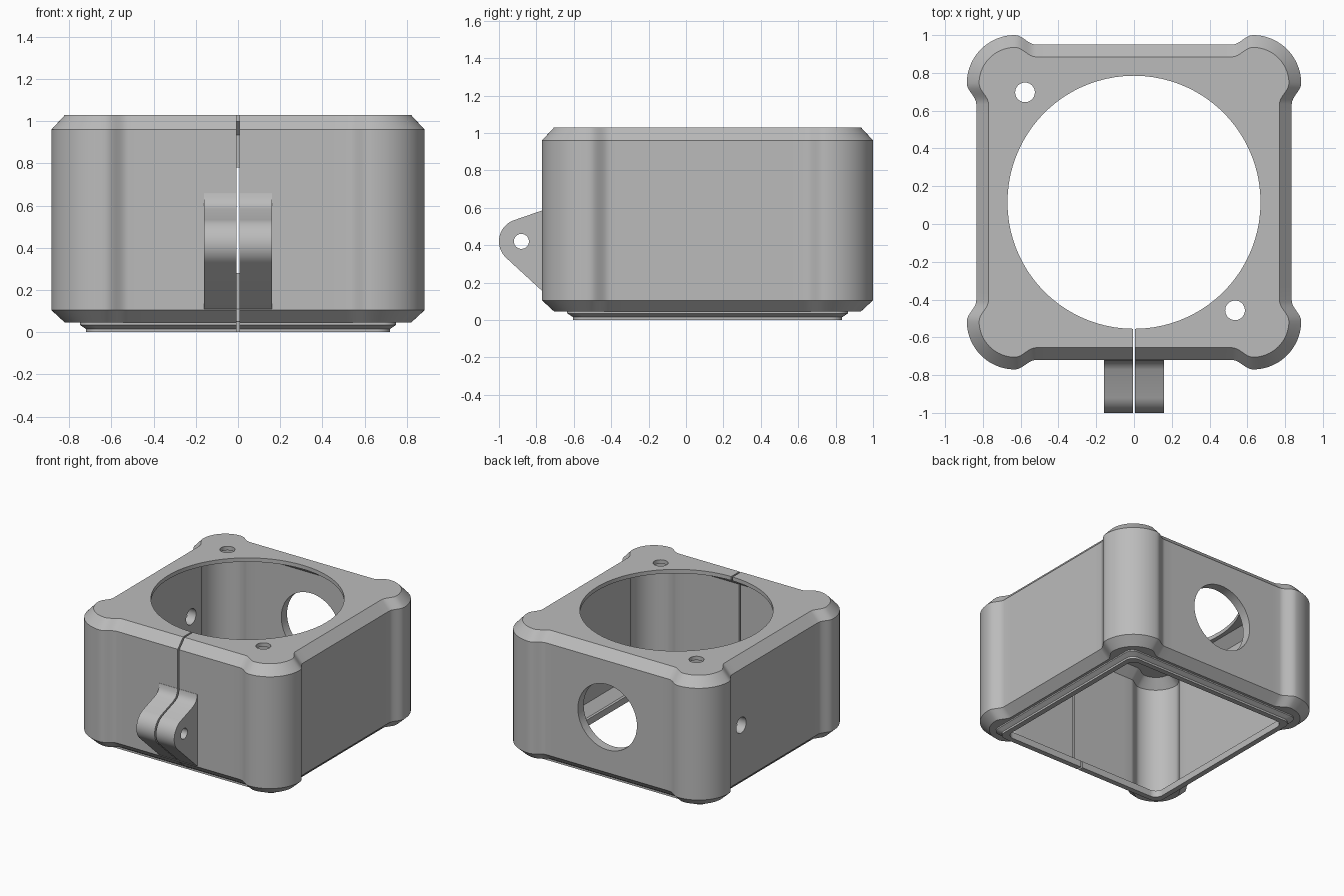
import bpy, bmesh, math
from mathutils import Matrix, Vector

cube = bpy.data.objects.get("Cube")
if cube:
    bpy.data.objects.remove(cube, do_unlink=True)

CY = 0.115          # body centre in y
SLIT = 0.012        # width of the clamping slit

grey = bpy.data.materials.new("satin_grey")
grey.use_nodes = True
grey.diffuse_color = (0.5, 0.5, 0.5, 1)
grey.node_tree.nodes["Principled BSDF"].inputs["Base Color"].default_value = (0.5, 0.5, 0.5, 1)


def finish(bm, name):
    bmesh.ops.recalc_face_normals(bm, faces=bm.faces)
    mesh = bpy.data.meshes.new(name)
    bm.to_mesh(mesh)
    bm.free()
    mesh.materials.append(grey)
    obj = bpy.data.objects.new(name, mesh)
    bpy.context.collection.objects.link(obj)
    return obj


def box(name, size, loc):
    bm = bmesh.new()
    bmesh.ops.create_cube(bm, size=1, matrix=Matrix.Translation(loc) @ Matrix.Diagonal((*size, 1)))
    return finish(bm, name)


def rod(name, radius, depth, loc, axis):
    turn = Vector((0, 0, 1)).rotation_difference(Vector(axis)).to_matrix().to_4x4()
    bm = bmesh.new()
    bmesh.ops.create_cone(bm, cap_ends=True, segments=64, radius1=radius, radius2=radius,
                          depth=depth, matrix=Matrix.Translation(loc) @ turn)
    return finish(bm, name)


def cut(obj, cutters):
    for c in cutters:
        mod = obj.modifiers.new(c.name, 'BOOLEAN')
        mod.operation, mod.solver, mod.object = 'DIFFERENCE', 'EXACT', c
    bpy.context.view_layer.update()
    evaluated = obj.evaluated_get(bpy.context.evaluated_depsgraph_get())
    mesh = bpy.data.meshes.new_from_object(evaluated)
    obj.modifiers.clear()
    obj.data = mesh
    for c in cutters:
        bpy.data.objects.remove(c, do_unlink=True)
    bpy.ops.object.select_all(action='DESELECT')
    obj.select_set(True)
    bpy.context.view_layer.objects.active = obj
    bpy.ops.object.shade_smooth_by_angle(angle=math.radians(30))


def outline(flat, bulge, centre, start):
    """Square outline: flat sides, eased swelling, round corners."""
    r = flat + bulge - centre
    side = [(flat, -start + 2 * start * i / 16) for i in range(17)]
    ease = [(flat + bulge * (1 - math.cos(math.pi * i / 8)) / 2,
             start + (centre - start) * i / 8) for i in range(1, 8)]
    arc = [(centre + r * math.cos(a), centre + r * math.sin(a))
           for a in (math.pi / 2 * i / 20 for i in range(21))]
    quarter = side + ease + arc + [(y, x) for x, y in reversed(ease)]
    pts = []
    for k in range(4):
        c, s = round(math.cos(k * math.pi / 2)), round(math.sin(k * math.pi / 2))
        pts += [(x * c - y * s, x * s + y * c) for x, y in quarter]
    return pts


def body(d):
    return outline(0.835 - d, 0.05, 0.63, 0.52) if d == 0 else \
        [p for p in outline(0.835 - d, 0.05, 0.63, 0.52)]


def rim(half):
    return outline(half, 0, half - 0.06, 0.52)


def circle(radius):
    return [tuple(Vector(p).normalized() * radius) for p in body(0)]


# Housing shell: one closed loft through the outer skin and the cavity
sections = [(rim(0.68), 0), (rim(0.72), 0), (rim(0.72), 0.015), (rim(0.75), 0.035),
            (rim(0.75), 0.045), (body(0.065), 0.045), (body(0), 0.105), (body(0), 0.96),
            (body(0.065), 1.03), (circle(0.67), 1.03), (circle(0.67), 1.0),
            (body(0.135), 1.0), (body(0.07), 0.935), (body(0.07), 0.11),
            (body(0.135), 0.05), (rim(0.68), 0.05)]
bm = bmesh.new()
rings = [[bm.verts.new((x, y + CY, z)) for x, y in pts] for pts, z in sections]
for a, b in zip(rings, rings[1:] + rings[:1]):
    for i in range(len(a)):
        j = (i + 1) % len(a)
        bm.faces.new((a[i], a[j], b[j], b[i]))
housing = finish(bm, "housing")
cut(housing, [
    box("front_slit", (SLIT, 0.6, 3), (0, -0.75, 0.5)),
    rod("back_window", 0.25, 0.5, (0, 0.95, 0.53), (0, 1, 0)),
    rod("side_hole", 0.06, 0.4, (-0.8, 0.525, 0.53), (1, 0, 0)),
    rod("screw_hole_back", 0.052, 0.2, (-0.577, 0.697, 1.03), (0, 0, 1)),
    rod("screw_hole_front", 0.052, 0.2, (0.535, -0.457, 1.03), (0, 0, 1)),
])

# Clamp lug: side profile with a round nose, split in two by the slit
hub_y, hub_z, hub_r = -0.88, 0.42, 0.12
profile = [(-0.70, 0.66), (-0.722, 0.66), (-0.727, 0.63), (-0.743, 0.603), (-0.77, 0.585)]
profile += [(hub_y + hub_r * math.cos(a), hub_z + hub_r * math.sin(a))
            for a in (math.radians(110 + 118 * i / 24) for i in range(25))]
profile += [(-0.72, 0.11), (-0.70, 0.11)]
for name, x0, x1 in (("clamp_lug_left", SLIT / 2, 0.16), ("clamp_lug_right", -0.16, -SLIT / 2)):
    bm = bmesh.new()
    face = bm.faces.new([bm.verts.new((x0, y, z)) for y, z in profile])
    ext = bmesh.ops.extrude_face_region(bm, geom=[face])
    bmesh.ops.translate(bm, vec=(x1 - x0, 0, 0),
                        verts=[v for v in ext["geom"] if isinstance(v, bmesh.types.BMVert)])
    lug = finish(bm, name)
    cut(lug, [rod("bolt_hole", 0.04, 1, (0, hub_y, hub_z), (1, 0, 0))])
